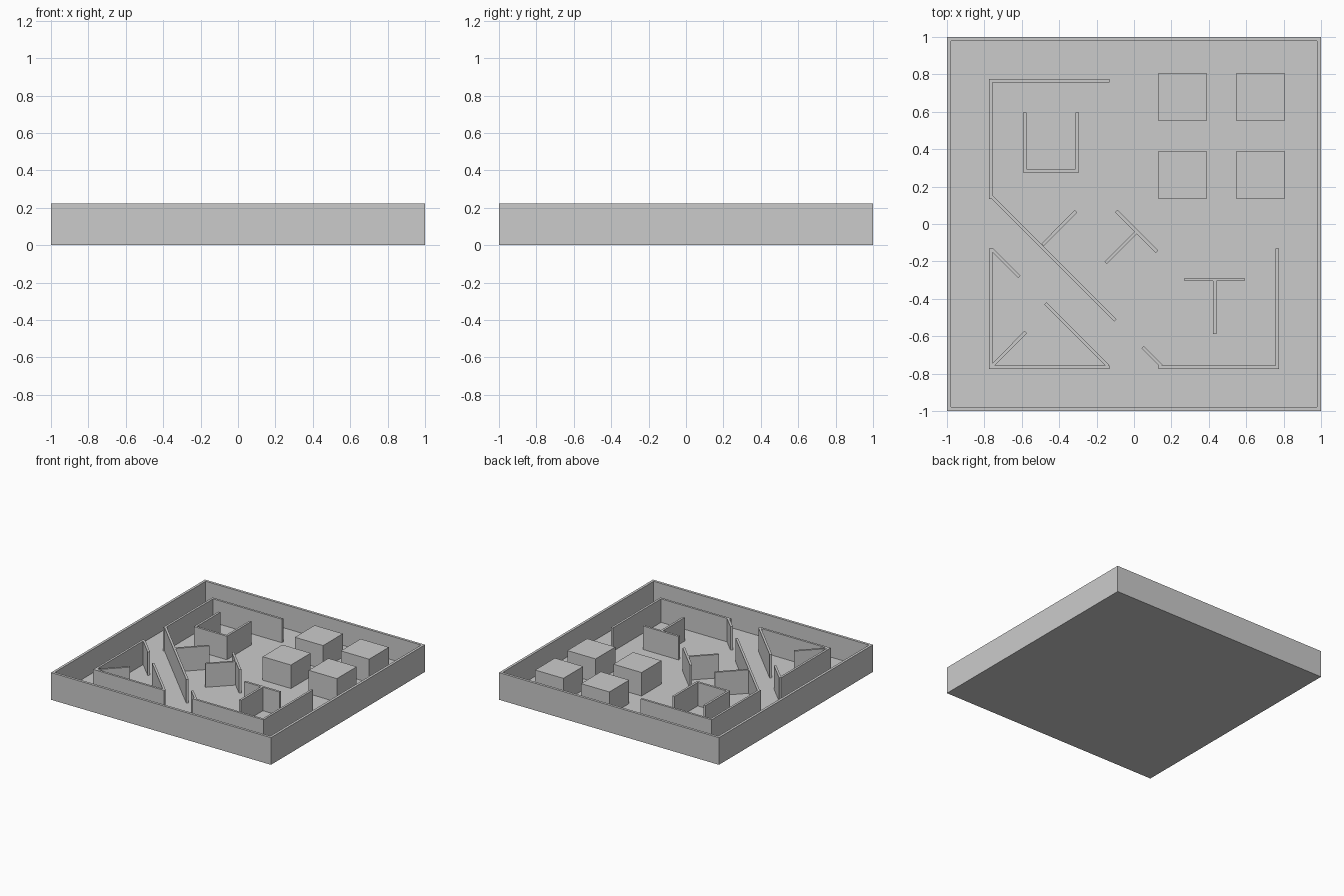
import bpy, bmesh, math

if "Cube" in bpy.data.objects:
    bpy.data.objects.remove(bpy.data.objects["Cube"])

H = 0.223        # overall height
FLOOR = 0.03     # floor thickness
RIM = 0.03       # outer wall thickness
T = 0.018        # inner wall thickness


def finish(bm, name):
    bmesh.ops.recalc_face_normals(bm, faces=bm.faces)
    mesh = bpy.data.meshes.new(name)
    bm.to_mesh(mesh)
    bm.free()
    ob = bpy.data.objects.new(name, mesh)
    bpy.context.collection.objects.link(ob)
    return ob


def box(name, cx, cy, sx, sy, z0, z1, angle=0.0):
    bm = bmesh.new()
    bmesh.ops.create_cube(bm, size=1)
    for v in bm.verts:
        v.co = (v.co.x * sx, v.co.y * sy, z0 + (v.co.z + 0.5) * (z1 - z0))
    ob = finish(bm, name)
    ob.location = (cx, cy, 0)
    ob.rotation_euler.z = angle
    return ob


def straight_wall(name, x0, y0, x1, y1):
    """Thin wall along a centre line, standing on the floor."""
    box(name, (x0 + x1) / 2, (y0 + y1) / 2, math.hypot(x1 - x0, y1 - y0), T,
        FLOOR, H, math.atan2(y1 - y0, x1 - x0))


def path_wall(name, pts):
    """Thin mitred wall following right-angled corners."""
    n = len(pts)
    left, right = [], []
    for i, (x, y) in enumerate(pts):
        dirs = []
        for a, b in ((i - 1, i), (i, i + 1)):
            if a >= 0 and b < n:
                dx, dy = pts[b][0] - pts[a][0], pts[b][1] - pts[a][1]
                d = math.hypot(dx, dy)
                dirs.append((-dy / d, dx / d))
        nx, ny = (sum(c) for c in zip(*dirs))
        left.append((x + nx * T / 2, y + ny * T / 2))
        right.append((x - nx * T / 2, y - ny * T / 2))
    bm = bmesh.new()
    rings = [[bm.verts.new(p) for p in
              ((*l, FLOOR), (*l, H), (*r, H), (*r, FLOOR))]
             for l, r in zip(left, right)]
    for a, b in zip(rings, rings[1:]):
        for k in range(4):
            bm.faces.new((a[k], a[(k + 1) % 4], b[(k + 1) % 4], b[k]))
    bm.faces.new(rings[0])
    bm.faces.new(rings[-1])
    finish(bm, name)


# Open tray: floor and outer walls in one piece
tray = box("tray", 0, 0, 2, 2, 0, H)
bm = bmesh.new()
bm.from_mesh(tray.data)
top = max(bm.faces, key=lambda f: f.calc_center_median().z)
bmesh.ops.inset_region(bm, faces=[top], thickness=RIM)
lid = bmesh.ops.extrude_discrete_faces(bm, faces=[top])["faces"][0]
for v in lid.verts:
    v.co.z = FLOOR
bm.to_mesh(tray.data)
bm.free()

# Four square blocks
for x in (0.259, 0.677):
    for y in (0.262, 0.68):
        box("block", x, y, 0.257, 0.257, FLOOR, H)

# Corner walls and U-shaped pen
E = 0.765
path_wall("corner_wall_back_left", [(-E, 0.133), (-E, E), (-0.13, E)])
path_wall("corner_wall_front_left", [(-E, -0.13), (-E, -E), (-0.13, -E)])
path_wall("corner_wall_front_right", [(0.13, -E), (E, -E), (E, -0.13)])
path_wall("u_pen", [(-0.585, 0.596), (-0.585, 0.284),
                    (-0.303, 0.284), (-0.303, 0.596)])

# Upright T and diagonal T
straight_wall("t_bar", 0.27, -0.297, 0.592, -0.297)
straight_wall("t_stem", 0.432, -0.305, 0.432, -0.588)
straight_wall("diagonal_t_bar", -0.095, 0.07, 0.123, -0.148)
straight_wall("diagonal_t_stem", 0.011, -0.045, -0.152, -0.208)

# Diagonal partitions
straight_wall("long_diagonal_wall", -0.765, 0.15, -0.099, -0.516)
straight_wall("diagonal_branch", -0.489, -0.112, -0.31, 0.069)
straight_wall("left_spur", -0.762, -0.133, -0.613, -0.282)
straight_wall("corner_spur", -0.757, -0.757, -0.578, -0.577)
straight_wall("inner_diagonal_wall", -0.474, -0.424, -0.139, -0.759)
straight_wall("front_spur", 0.046, -0.658, 0.147, -0.759)
